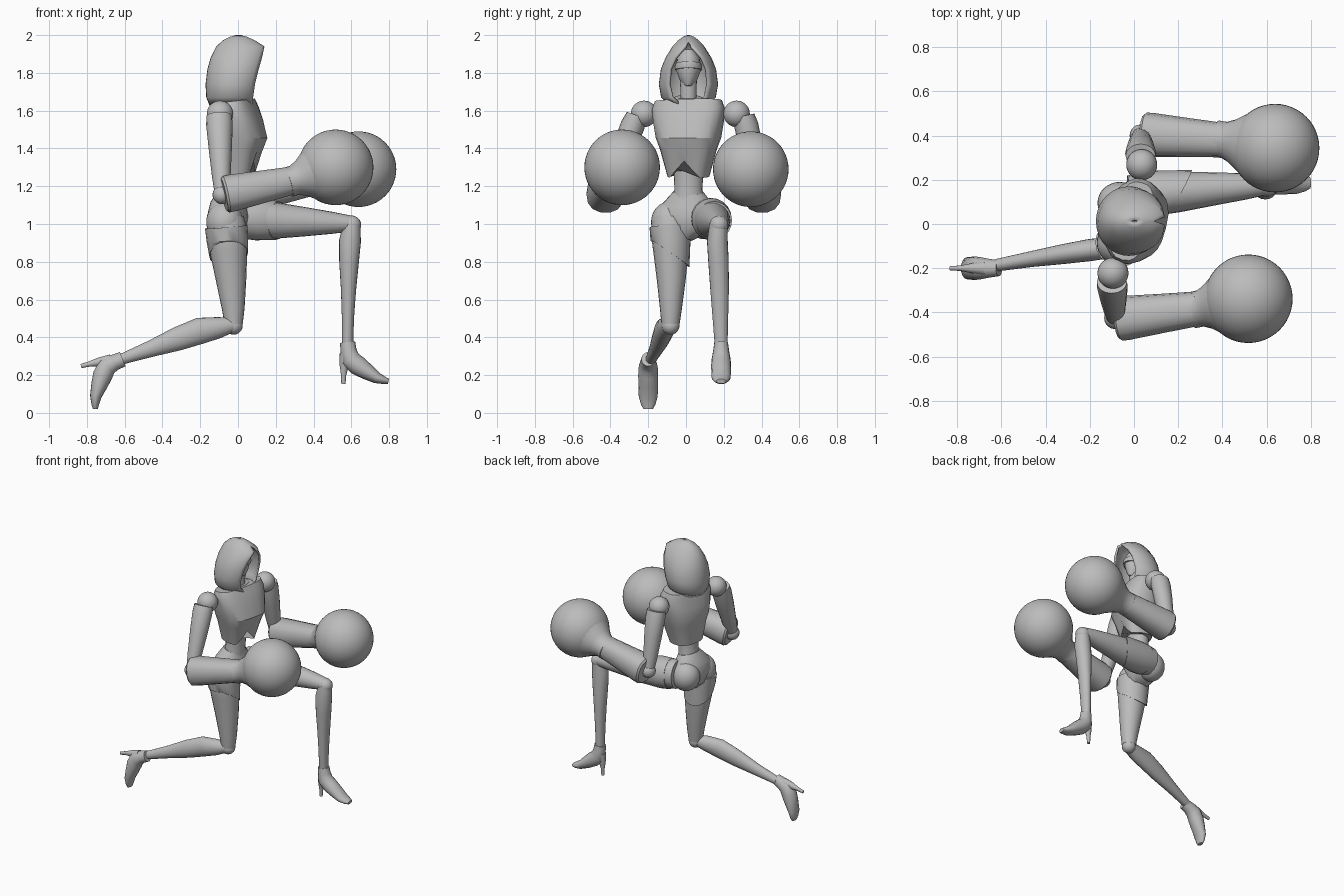
import bpy, bmesh, math
from mathutils import Vector, Matrix

cube = bpy.data.objects.get("Cube")
if cube:
    bpy.data.objects.remove(cube, do_unlink=True)

grey = bpy.data.materials.new("plain_grey")
grey.use_nodes = True
GREY = (0.5, 0.5, 0.5, 1)
grey.diffuse_color = GREY
grey.node_tree.nodes["Principled BSDF"].inputs["Base Color"].default_value = GREY


def finish(name, bm, angle=35):
    bmesh.ops.remove_doubles(bm, verts=bm.verts, dist=0.0005)
    bmesh.ops.recalc_face_normals(bm, faces=bm.faces)
    mesh = bpy.data.meshes.new(name)
    bm.to_mesh(mesh)
    bm.free()
    mesh.materials.append(grey)
    ob = bpy.data.objects.new(name, mesh)
    bpy.context.collection.objects.link(ob)
    bpy.ops.object.select_all(action='DESELECT')
    ob.select_set(True)
    bpy.context.view_layer.objects.active = ob
    bpy.ops.object.shade_smooth_by_angle(angle=math.radians(angle))
    return ob


def skin(bm, rows, closed=True):
    """Join neighbouring rows of vertices with quads."""
    n = len(rows[0])
    for a, b in zip(rows, rows[1:]):
        for i in range(n if closed else n - 1):
            j = (i + 1) % n
            bm.faces.new((a[i], a[j], b[j], b[i]))


def loft(name, secs, n=20, power=1.0, twist=0, shape=None, angle=35):
    """Sections are (centre, half width across y, half depth)."""
    bm = bmesh.new()
    pts = [Vector(s[0]) for s in secs]
    rows = []
    for k, (c, w, d) in enumerate(secs):
        t = (pts[min(k + 1, len(pts) - 1)] - pts[max(k - 1, 0)]).normalized()
        side = Vector((0, 1, 0))
        side = (side - t * side.dot(t)).normalized()
        side = Matrix.Rotation(math.radians(twist), 3, t) @ side
        fwd = side.cross(t)
        row = []
        for i in range(n):
            a = math.tau * i / n
            ca, sa = math.cos(a), math.sin(a)
            u = math.copysign(abs(ca) ** power, ca)
            v = math.copysign(abs(sa) ** power, sa)
            p = pts[k] + side * u * w + fwd * v * d
            if shape:
                p = shape(k, u, v, p)
            row.append(bm.verts.new(p))
        rows.append(row)
    skin(bm, rows)
    bm.faces.new(rows[0])
    bm.faces.new(rows[-1])
    return finish(name, bm, angle)


def ball(name, centre, r, scale=(1, 1, 1), seg=32):
    bm = bmesh.new()
    bmesh.ops.create_uvsphere(bm, u_segments=seg, v_segments=seg // 2, radius=r)
    bmesh.ops.scale(bm, vec=scale, verts=bm.verts)
    bmesh.ops.translate(bm, vec=centre, verts=bm.verts)
    return finish(name, bm)


def limb(name, a, b, stations, **kw):
    """Straight limb; stations are (fraction, half width, half depth)."""
    a, b = Vector(a), Vector(b)
    return loft(name, [(a.lerp(b, f), w, d) for f, w, d in stations], **kw)


MID = 0.013  # body centre line

# Hood: open arcs of growing angle, stacked upward and closed at the crown
hood_rows = [(1.625, -.15, .075, .10, 155), (1.67, -.168, .08, .145, 142),
             (1.74, -.172, .09, .157, 138), (1.82, -.162, .11, .146, 138),
             (1.88, -.145, .127, .122, 145), (1.94, -.115, .14, .085, 168),
             (1.972, -.08, .09, .055, 180), (1.992, -.04, .045, .028, 180),
             (2.0, -.01, .015, .006, 180)]
bm = bmesh.new()
rows = []
for z, back, front, w, arc in hood_rows:
    A = math.radians(arc)
    d = (front - back) / (1 - math.cos(A))
    row = []
    for i in range(29):
        a = A * (i / 14 - 1)
        row.append(bm.verts.new((back + d - d * math.cos(a), MID + w * math.sin(a), z)))
    rows.append(row)
skin(bm, rows, closed=False)
hood = finish("hood", bm, 50)
mod = hood.modifiers.new("cloth_thickness", 'SOLIDIFY')
mod.thickness = 0.014
mod.offset = -1

# Face mask with a pointed chin, a visor and the neck
loft("face_mask", [((.03, MID, 1.725), .015, .025), ((.015, MID, 1.76), .045, .055),
                   ((0, MID, 1.82), .068, .08), ((-.01, MID, 1.88), .06, .08),
                   ((-.01, MID, 1.925), .03, .05)], n=16)
loft("visor", [((.005, MID, 1.815), .071, .083), ((.002, MID, 1.835), .073, .087),
               ((0, MID, 1.85), .069, .083)], n=16)
loft("neck", [((-.01, MID, 1.6), .055, .05), ((0, MID, 1.68), .042, .04),
              ((.0, MID, 1.78), .045, .045)])


# Chest: boxy shell, its lower rim notched upward at the front
def notch(k, u, v, p):
    if k == 0 and v > 0:
        p.z += 0.09 * max(0, 1 - abs(u) * 1.3)
    return p


loft("chest", [((-.01, MID, 1.25), .108, .095), ((0, MID, 1.395), .148, .122),
               ((.008, MID, 1.455), .17, .14), ((0, MID, 1.54), .187, .122),
               ((-.005, MID, 1.61), .195, .1), ((-.01, MID, 1.652), .18, .085)],
     n=24, power=.75, twist=-14, shape=notch, angle=25)
loft("collar", [((-.01, MID, 1.645), .12, .085), ((-.005, MID, 1.672), .07, .06)], twist=-14)

# Waist and pelvis
loft("waist", [((-.02, MID, 1.4), .085, .07), ((-.025, MID, 1.27), .078, .065),
               ((-.03, MID, 1.18), .074, .064), ((-.04, MID, 1.08), .1, .08)])
loft("pelvis", [((-.045, .0, .915), .035, .05), ((-.05, .0, .96), .11, .09),
                ((-.055, .01, 1.04), .175, .105), ((-.05, .012, 1.1), .14, .095),
                ((-.035, MID, 1.17), .08, .07)], n=24, twist=-12)
ball("left_buttock", (-.065, .095, 1.025), .1, (1, .95, 1.05))
ball("right_buttock", (-.07, -.085, 1.01), .1, (.98, 1, 1.1))

# Arms: shoulder ball, upper arm, forearm, flared cuff and large round fist
arms = {
    "right": ((-.095, -.222, 1.583), (-.085, -.425, 1.155), (.31, -.38, 1.235), (.517, -.338, 1.3)),
    "left": ((.035, .268, 1.583), (.03, .4, 1.155), (.42, .378, 1.23), (.638, .343, 1.29)),
}
for side, (shoulder, elbow, wrist, fist) in arms.items():
    out = -1 if side == "right" else 1
    ball(side + "_shoulder", shoulder, .07)
    top = Vector(shoulder) + Vector((-.005, out * .04, -.01))
    limb(side + "_upper_arm", top, elbow,
         [(0, .055, .068), (.12, .064, .07), (.4, .062, .062), (.75, .05, .05), (1, .04, .038)],
         n=16)
    ball(side + "_elbow", elbow, .05, seg=20)
    low = Vector(elbow) + Vector((.01, 0, 0))
    limb(side + "_forearm", low + Vector((0, out * .005, 0)), wrist,
         [(0, .09, .088), (.03, .1, .1), (.12, .1, .1), (.55, .088, .087), (.95, .078, .075)],
         n=14, power=.85)
    limb(side + "_cuff", wrist, fist,
         [(-.22, .083, .08), (-.05, .083, .08), (.12, .1, .098), (.3, .128, .128), (.45, .15, .15)])
    ball(side + "_fist", fist, .2, seg=48)

# Right leg: thigh hangs down, shin trails behind
loft("right_thigh", [((-.06, -.082, 1.04), .09, .09), ((-.058, -.084, .97), .104, .108),
                     ((-.05, -.08, .86), .094, .1), ((-.036, -.078, .7), .076, .08),
                     ((-.025, -.08, .55), .058, .06), ((-.023, -.082, .47), .048, .048)])
limb("right_thigh_guard", (-.062, -.084, .985), (-.05, -.08, .84),
     [(0, .109, .113), (.5, .106, .11), (1, .098, .103)],
     shape=lambda k, u, v, p: p + Vector((0, 0, -.07 * u * (k == 2))))
ball("right_knee", (-.023, -.082, .462), .048, seg=20)
loft("right_shin", [((-.02, -.085, .468), .042, .036), ((-.1, -.105, .452), .048, .056),
                    ((-.2, -.118, .435), .05, .07), ((-.32, -.136, .392), .045, .063),
                    ((-.46, -.158, .34), .036, .044), ((-.62, -.186, .283), .028, .028)])

# Left leg: thigh raised forward, shin straight down
loft("left_thigh", [((-.02, .125, 1.035), .095, .1), ((.08, .136, 1.03), .1, .108),
                    ((.2, .145, 1.018), .092, .096), ((.35, .158, 1.012), .076, .078),
                    ((.5, .17, 1.006), .06, .058), ((.6, .177, 1.002), .045, .042)])
limb("left_thigh_guard", (.03, .13, 1.03), (.21, .146, 1.018),
     [(0, .103, .108), (.4, .106, .112), (1, .098, .102)],
     shape=lambda k, u, v, p: p + Vector((.06 * u * (k == 2), 0, 0)))
ball("left_knee", (.602, .174, .995), .05, seg=20)
loft("left_shin", [((.602, .172, 1.0), .048, .045), ((.593, .166, .91), .055, .058),
                   ((.588, .172, .8), .054, .052), ((.585, .178, .65), .049, .04),
                   ((.582, .182, .5), .041, .032), ((.58, .186, .36), .034, .03)])

# Heeled feet: one shape, turned about each ankle
foot_path = [(0, .005, .036, .04), (.005, -.04, .042, .043), (.015, -.085, .05, .052),
             (.055, -.12, .053, .052), (.1, -.15, .052, .044), (.155, -.185, .05, .03),
             (.195, -.198, .038, .02), (.217, -.203, .025, .013)]
heel_path = [(-.008, -.06, .034, .034), (-.018, -.12, .022, .024),
             (-.021, -.17, .012, .014), (-.022, -.218, .01, .011)]
for side, ankle, turn in (("left", (.58, .186, .37), 0), ("right", (-.615, -.2, .283), 75)):
    spin = Matrix.Rotation(math.radians(turn), 3, 'Y')
    for part, path in (("foot", foot_path), ("heel", heel_path)):
        loft(side + "_" + part,
             [(Vector(ankle) + spin @ Vector((x, 0, z)), w, d) for x, z, w, d in path],
             n=16, angle=45)
